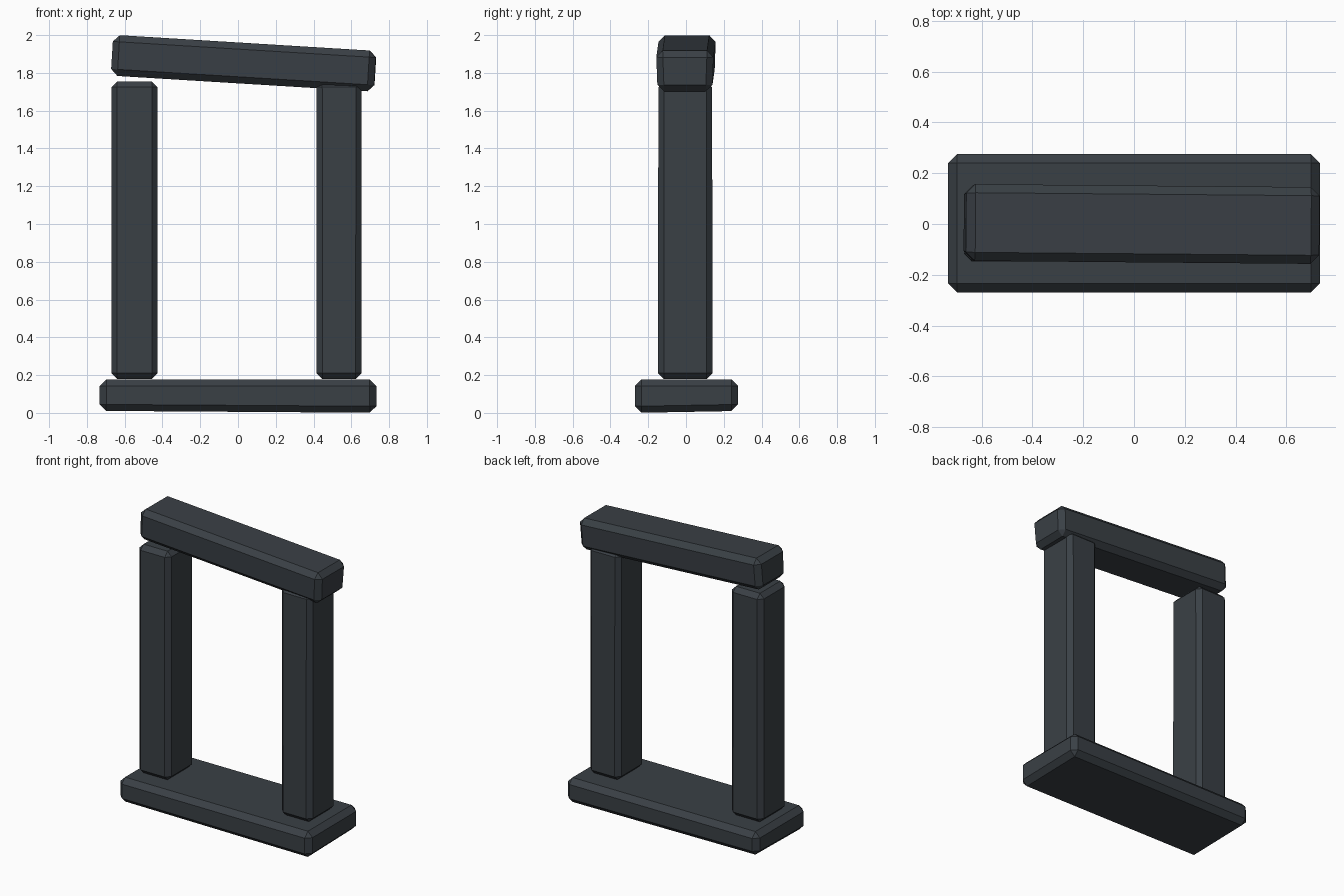
import bpy, bmesh, math
from mathutils import Matrix

if "Cube" in bpy.data.objects:
    bpy.data.objects.remove(bpy.data.objects["Cube"], do_unlink=True)

# Dark slate stone
stone = bpy.data.materials.new("dark_slate")
stone.use_nodes = True
colour = (0.042, 0.051, 0.060, 1)
stone.diffuse_color = colour
bsdf = stone.node_tree.nodes["Principled BSDF"]
bsdf.inputs["Base Color"].default_value = colour
bsdf.inputs["Roughness"].default_value = 0.9


def block(name, center, size, bevel, tilt=(0, 0, 0), taper=(1, 1), skew=(0, 0)):
    """Chamfered stone; taper scales the underside, skew slopes it in x and y."""
    bm = bmesh.new()
    bmesh.ops.create_cube(bm, size=1)
    for v in bm.verts:
        low = v.co.z < 0
        sx, sy = v.co.x * 2, v.co.y * 2
        v.co.x *= size[0] * (taper[0] if low else 1)
        v.co.y *= size[1] * (taper[1] if low else 1)
        v.co.z = v.co.z * size[2] + (sx * skew[0] + sy * skew[1] if low else 0)
    bmesh.ops.bevel(bm, geom=bm.edges[:], offset=bevel, segments=1,
                    affect='EDGES', clamp_overlap=True)
    for axis, angle in zip("XYZ", tilt):
        bm.transform(Matrix.Rotation(math.radians(angle), 4, axis))
    mesh = bpy.data.meshes.new(name)
    bm.to_mesh(mesh)
    bm.free()
    mesh.materials.append(stone)
    ob = bpy.data.objects.new(name, mesh)
    ob.location = center
    bpy.context.collection.objects.link(ob)
    return ob


# Base slab with a slightly uneven underside
block("base_slab", (0, 0.003, 0.094), (1.465, 0.545, 0.168), 0.035,
      skew=(-0.005, 0.005))

# Two upright pillars
block("right_pillar", (-0.548, -0.004, 0.967), (0.245, 0.285, 1.576), 0.031,
      taper=(1, 1.01))
block("left_pillar", (0.535, -0.004, 0.967), (0.24, 0.285, 1.576), 0.031,
      taper=(0.99, 1.01))

# Crooked lintel, resting on the left pillar only
block("lintel", (0.03, 0, 1.851), (1.395, 0.305, 0.216), 0.035,
      tilt=(0, 3.5, -0.5), taper=(1, 0.95))
